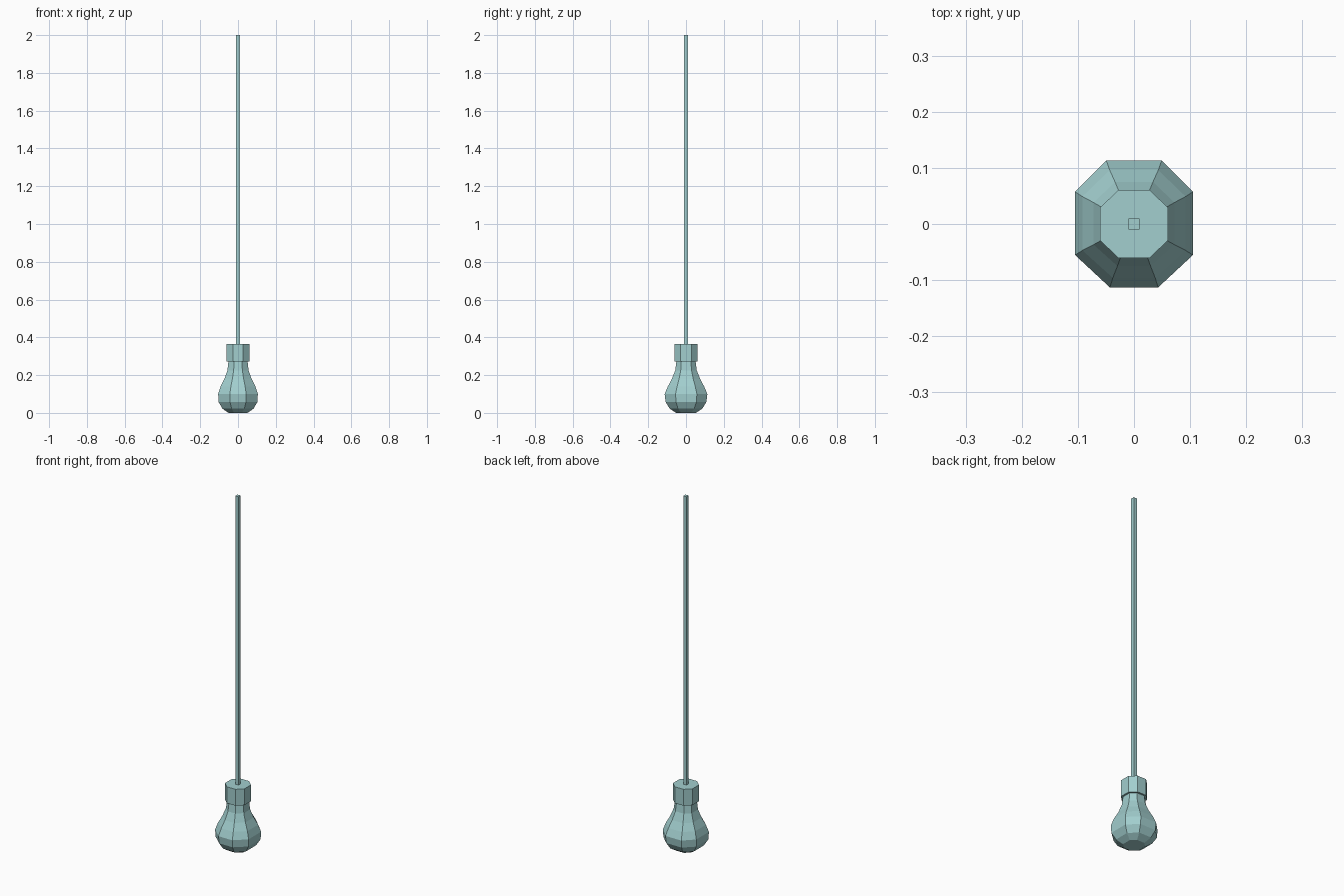
import bpy, bmesh

if "Cube" in bpy.data.objects:
    bpy.data.objects.remove(bpy.data.objects["Cube"])

teal = bpy.data.materials.new("teal")
teal.diffuse_color = (0.36, 0.62, 0.62, 1)
teal.use_nodes = True
teal.node_tree.nodes["Principled BSDF"].inputs["Base Color"].default_value = teal.diffuse_color

# Octagon outlines with flats on the axes; the bulb's is slightly wider at the back
OCTAGON = [(0.45, -1), (1, -0.47), (1, 0.47), (0.45, 1),
           (-0.45, 1), (-1, 0.47), (-1, -0.47), (-0.45, -1)]
BULB = [(0.41, -1), (1, -0.49), (1, 0.51), (0.47, 1),
        (-0.47, 1), (-1, 0.51), (-1, -0.49), (-0.41, -1)]
SQUARE = [(1, -1), (1, 1), (-1, 1), (-1, -1)]


def stack(name, outline, rings):
    """Loft an outline through (z, half width, half depth) rings and cap both ends."""
    bm = bmesh.new()
    loops = [[bm.verts.new((x * rx, y * ry, z)) for x, y in outline]
             for z, rx, ry in rings]
    n = len(outline)
    for lo, hi in zip(loops, loops[1:]):
        for i in range(n):
            j = (i + 1) % n
            bm.faces.new((lo[i], lo[j], hi[j], hi[i]))
    bm.faces.new(loops[0][::-1])
    bm.faces.new(loops[-1])
    mesh = bpy.data.meshes.new(name)
    bm.to_mesh(mesh)
    bm.free()
    mesh.materials.append(teal)
    obj = bpy.data.objects.new(name, mesh)
    bpy.context.collection.objects.link(obj)
    return obj


# Glass bulb, from flat tip to narrow neck
stack("bulb", BULB, [
    (0.0, 0.05, 0.052), (0.022, 0.082, 0.086), (0.058, 0.103, 0.108),
    (0.10, 0.105, 0.113), (0.14, 0.092, 0.096), (0.18, 0.072, 0.075),
    (0.225, 0.056, 0.057), (0.28, 0.05, 0.05)])

# Socket
stack("socket", OCTAGON, [(0.272, 0.061, 0.061), (0.365, 0.061, 0.061)])

# Hanging cord
stack("cord", SQUARE, [(0.36, 0.01, 0.01), (2.0, 0.01, 0.01)])
